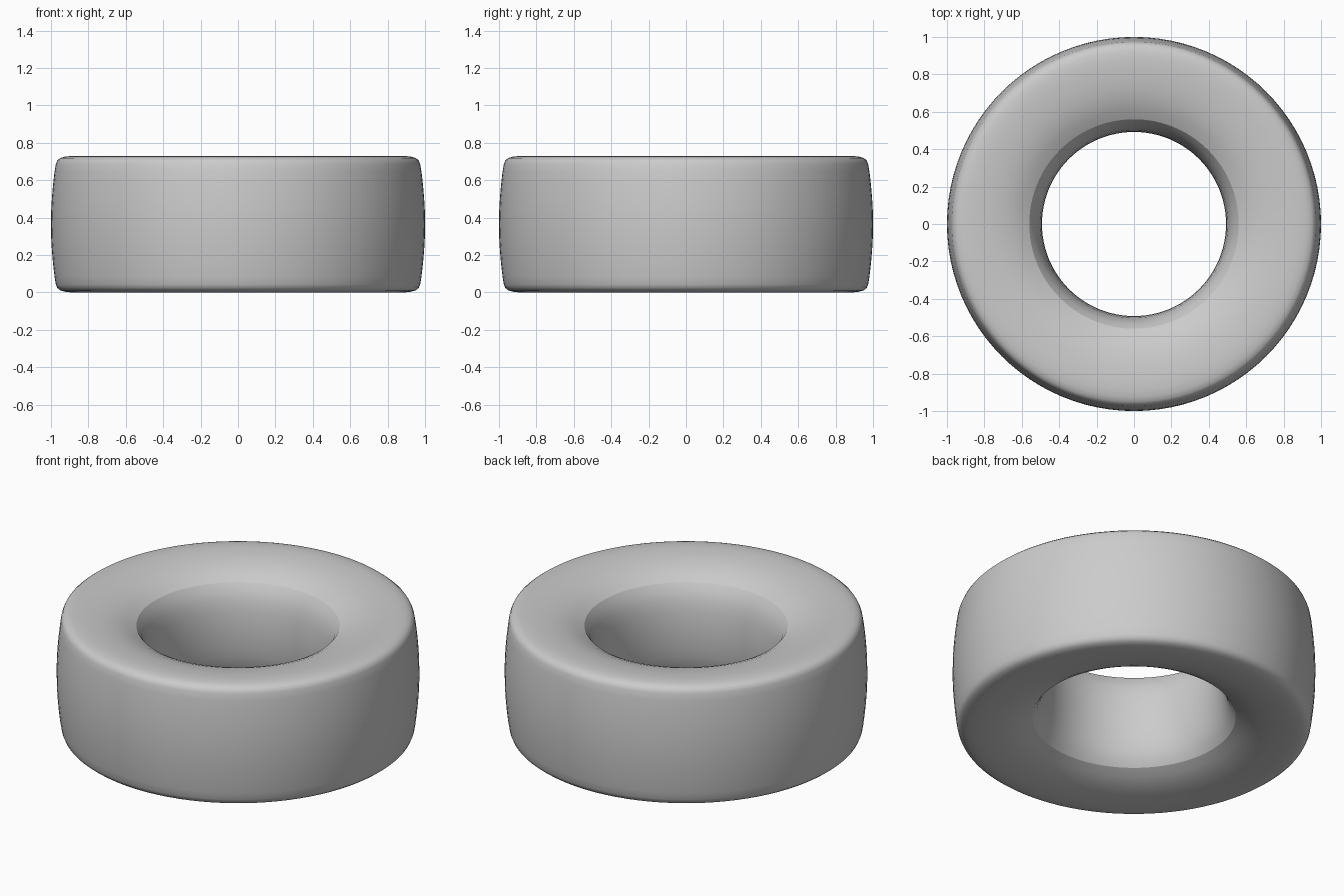
import bpy, bmesh, math

if "Cube" in bpy.data.objects:
    bpy.data.objects.remove(bpy.data.objects["Cube"])

SEGMENTS = 96
HEIGHT = 0.73
MID = HEIGHT / 2

# Upper half of the tyre cross-section (radius, height above the middle)
half = [
    (1.0, 0.0), (0.999, 0.07), (0.995, 0.14), (0.989, 0.21), (0.981, 0.28),
    (0.974, 0.322), (0.966, 0.341), (0.95, 0.354), (0.925, 0.361), (0.89, 0.365),
    (0.84, 0.364), (0.78, 0.359), (0.72, 0.35), (0.66, 0.334), (0.61, 0.314),
    (0.56, 0.286),                                   # crisp bore edge
    (0.535, 0.25), (0.515, 0.20), (0.502, 0.14), (0.495, 0.07), (0.492, 0.0),
]
# Mirror to the lower half to close the loop
profile = half + [(r, -h) for r, h in reversed(half[1:-1])]

# Tyre ring: spin the closed profile around z
bm = bmesh.new()
rings = []
for i in range(SEGMENTS):
    a = 2 * math.pi * i / SEGMENTS
    rings.append([bm.verts.new((r * math.cos(a), r * math.sin(a), MID + h))
                  for r, h in profile])
n = len(profile)
for i in range(SEGMENTS):
    p, q = rings[i], rings[(i + 1) % SEGMENTS]
    for j in range(n):
        k = (j + 1) % n
        bm.faces.new((p[j], q[j], q[k], p[k]))
bmesh.ops.recalc_face_normals(bm, faces=bm.faces)

# Smooth shading, with the two bore edges kept sharp
for f in bm.faces:
    f.smooth = True
for e in bm.edges:
    if all(abs(v.co.xy.length - 0.56) < 1e-4 for v in e.verts):
        e.smooth = False

mesh = bpy.data.meshes.new("tyre")
bm.to_mesh(mesh)
bm.free()
tyre = bpy.data.objects.new("tyre", mesh)
bpy.context.collection.objects.link(tyre)
